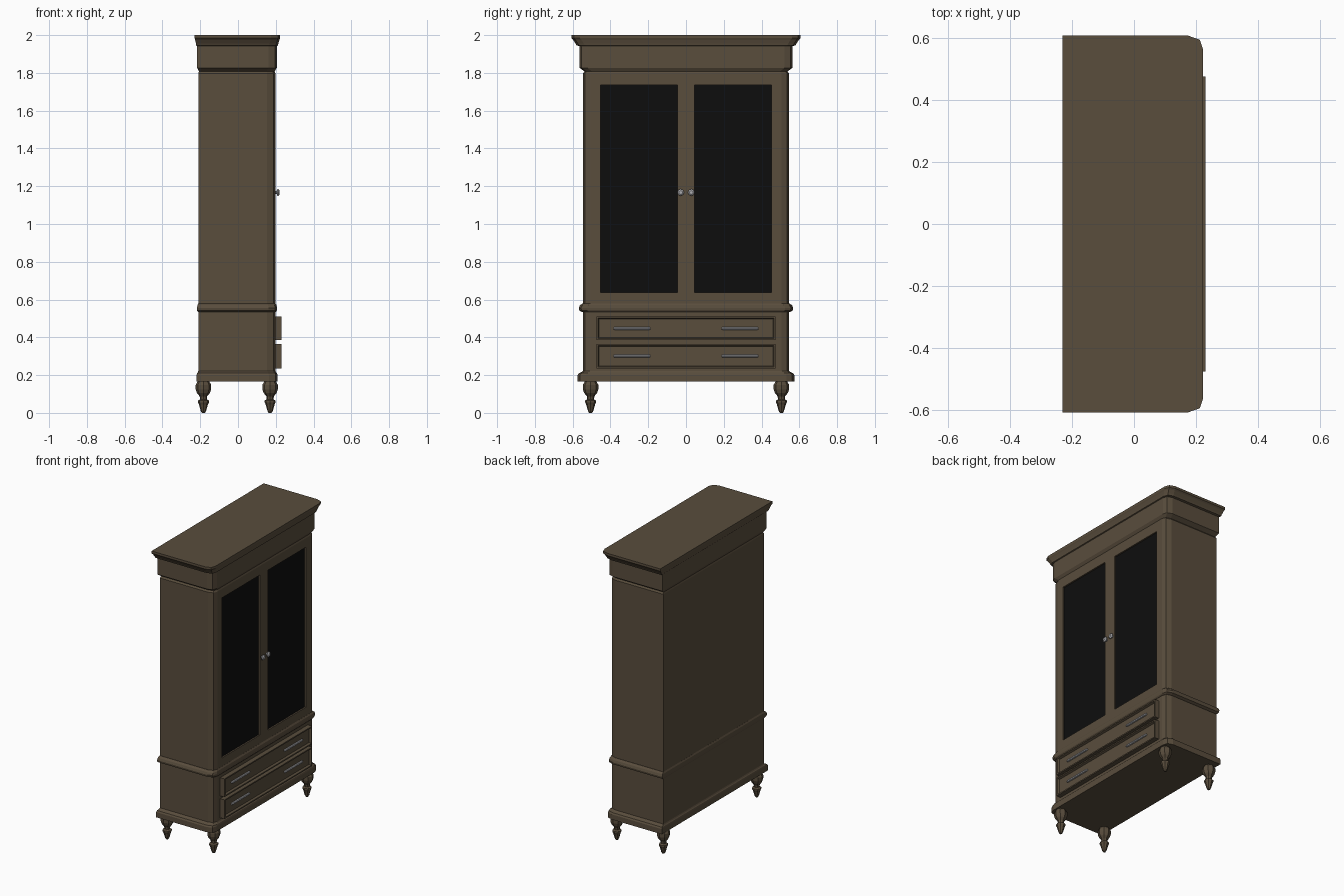
import bpy, bmesh, math
from mathutils import Matrix, Vector

if "Cube" in bpy.data.objects:
    bpy.data.objects.remove(bpy.data.objects["Cube"])


def material(name, rgb):
    m = bpy.data.materials.new(name)
    m.diffuse_color = (*rgb, 1)
    m.use_nodes = True
    m.node_tree.nodes["Principled BSDF"].inputs["Base Color"].default_value = m.diffuse_color
    return m


WOOD = material("brown wood", (0.1, 0.074, 0.046))
GLASS = material("black glass", (0.004, 0.004, 0.004))
METAL = material("silver metal", (0.42, 0.42, 0.44))


def finish(name, bm, mat):
    bmesh.ops.recalc_face_normals(bm, faces=bm.faces)
    me = bpy.data.meshes.new(name)
    bm.to_mesh(me)
    bm.free()
    me.materials.append(mat)
    ob = bpy.data.objects.new(name, me)
    bpy.context.collection.objects.link(ob)
    return ob


def loft(bm, rings):
    """Skin a list of equal-length point rings and cap both ends."""
    rows = [[bm.verts.new(p) for p in r] for r in rings]
    n = len(rows[0])
    for a, b in zip(rows, rows[1:]):
        for i in range(n):
            j = (i + 1) % n
            bm.faces.new((a[i], a[j], b[j], b[i]))
    bm.faces.new(rows[0][::-1])
    bm.faces.new(rows[-1])


def box_bm(x0, x1, y0, y1, z0, z1):
    bm = bmesh.new()
    loft(bm, [[(x0, y0, z), (x1, y0, z), (x1, y1, z), (x0, y1, z)] for z in (z0, z1)])
    return bm


def lathe(name, profile, mat, matrix, sides=8):
    bm = bmesh.new()
    rings = []
    for r, z in profile:
        rings.append([matrix @ Vector((r * math.cos(2 * math.pi * i / sides),
                                       r * math.sin(2 * math.pi * i / sides), z))
                      for i in range(sides)])
    loft(bm, rings)
    return finish(name, bm, mat)


# Cabinet outline: square back, rounded front corners (doors face +x)
OUT = [(-0.2, -0.607), (0.205, -0.607), (0.242, -0.594), (0.253, -0.562),
       (0.253, 0.562), (0.242, 0.594), (0.205, 0.607), (-0.2, 0.607)]


def carcass(name, profile):
    bm = bmesh.new()
    loft(bm, [[(-0.03 + x * s, y * s, z) for x, y in OUT] for s, z in profile])
    return finish(name, bm, WOOD)


# Stacked carcass: plinth, drawer case, waist moulding, door case, frieze, cornice
carcass("base_and_drawer_case", [(0.945, 0.165), (0.945, 0.2), (0.935, 0.21), (0.915, 0.215),
                                 (0.9, 0.222), (0.9, 0.533)])
carcass("waist_moulding", [(0.905, 0.533), (0.93, 0.541), (0.935, 0.555), (0.925, 0.57), (0.902, 0.58)])
case = carcass("door_case", [(0.9, 0.578), (0.9, 1.797), (0.885, 1.808)])
carcass("frieze_and_cornice", [(0.885, 1.808), (0.93, 1.827), (0.93, 1.942), (0.955, 1.945),
                               (0.963, 1.955), (0.985, 1.975), (1.0, 1.984), (1.0, 2.0)])

# Recessed door panels
FRONT = -0.03 + 0.253 * 0.9
for side in (-1, 1):
    y0, y1 = sorted((side * 0.045, side * 0.453))
    cutter = finish("door_cutter", box_bm(FRONT - 0.012, 0.3, y0, y1, 0.638, 1.735), WOOD)
    cutter.hide_render = True
    mod = case.modifiers.new("panel_recess", 'BOOLEAN')
    mod.operation = 'DIFFERENCE'
    mod.object = cutter
    bpy.context.view_layer.objects.active = case
    bpy.ops.object.modifier_apply(modifier=mod.name)
    bpy.data.objects.remove(cutter)
    finish("door_panel", box_bm(FRONT - 0.017, FRONT - 0.01, y0, y1, 0.638, 1.735), GLASS)
    # Door knob, turned outward along +x
    lathe("door_knob", [(0.008, 0), (0.008, 0.008), (0.018, 0.012), (0.018, 0.018), (0.01, 0.024)],
          METAL, Matrix.Translation((FRONT - 0.001, side * 0.028, 1.167)) @ Matrix.Rotation(math.pi / 2, 4, 'Y'))

# Drawers with a raised rim, each with two bar handles
for z0, z1 in ((0.235, 0.366), (0.385, 0.51)):
    bm = box_bm(0.19, 0.23, -0.475, 0.475, z0, z1)
    bmesh.ops.recalc_face_normals(bm, faces=bm.faces)
    face = max(bm.faces, key=lambda f: f.calc_center_median().x)
    bmesh.ops.inset_region(bm, faces=[face], thickness=0.012, depth=0)
    bmesh.ops.inset_region(bm, faces=[face], thickness=0.008, depth=-0.014)
    finish("drawer_front", bm, WOOD)
    zc = (z0 + z1) / 2
    for side in (-1, 1):
        lathe("drawer_handle", [(0.005, -0.098), (0.008, -0.09), (0.008, 0.09), (0.005, 0.098)], METAL,
              Matrix.Translation((0.221, side * 0.286, zc)) @ Matrix.Rotation(math.pi / 2, 4, 'X'))

# Turned feet
FOOT = [(0.008, 0), (0.014, 0.01), (0.024, 0.045), (0.029, 0.055), (0.029, 0.065), (0.018, 0.072),
        (0.02, 0.088), (0.034, 0.105), (0.041, 0.125), (0.041, 0.148), (0.03, 0.168)]
for x in (-0.183, 0.17):
    for y in (-0.505, 0.505):
        lathe("foot", FOOT, WOOD, Matrix.Translation((x, y, 0)))
